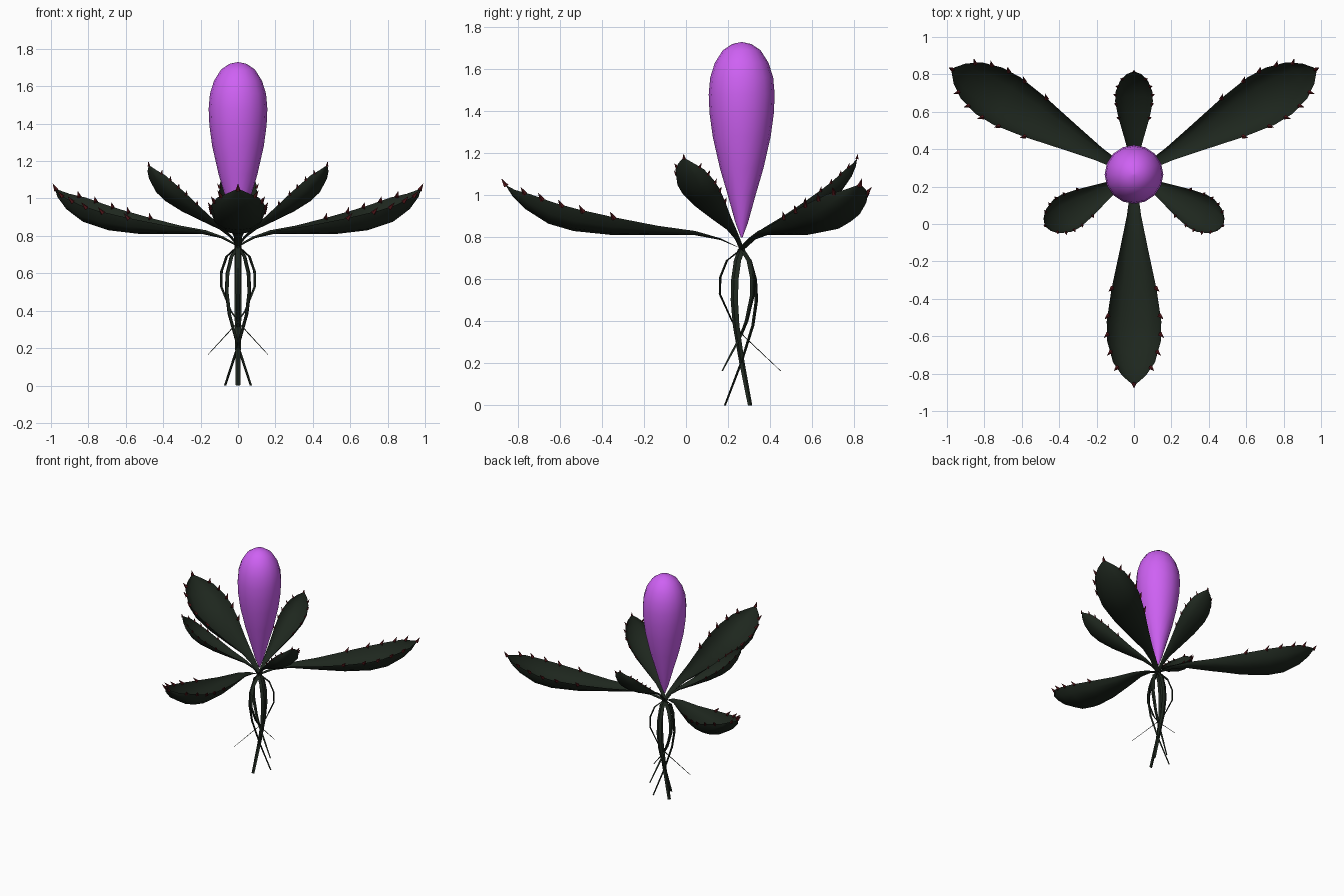
import bpy, bmesh, math
from mathutils import Matrix, Vector

if "Cube" in bpy.data.objects:
    bpy.data.objects.remove(bpy.data.objects["Cube"])

CENTRE = Vector((0, 0.265, 0.745))


def material(name, rgb):
    m = bpy.data.materials.new(name)
    m.diffuse_color = (*rgb, 1)
    m.use_nodes = True
    m.node_tree.nodes["Principled BSDF"].inputs["Base Color"].default_value = m.diffuse_color
    return m


GREEN = material("dark_green", (0.013, 0.02, 0.013))
PURPLE = material("purple", (0.62, 0.12, 0.9))
RED = material("thorn_red", (0.08, 0.008, 0.01))


def finish(name, bm, mats, angle=60):
    me = bpy.data.meshes.new(name)
    bm.to_mesh(me)
    bm.free()
    for m in mats:
        me.materials.append(m)
    ob = bpy.data.objects.new(name, me)
    bpy.context.collection.objects.link(ob)
    bpy.ops.object.select_all(action='DESELECT')
    ob.select_set(True)
    bpy.context.view_layer.objects.active = ob
    bpy.ops.object.shade_smooth_by_angle(angle=math.radians(angle))
    return ob


def skin(bm, rows, closed):
    """Join successive rows of points with quads."""
    vs = [[bm.verts.new(p) for p in row] for row in rows]
    n = len(rows[0])
    for a, b in zip(vs, vs[1:]):
        for i in range(n if closed else n - 1):
            j = (i + 1) % n
            bm.faces.new((a[i], b[i], b[j], a[j]))
    if closed:
        bm.faces.new(vs[0])
        bm.faces.new(vs[-1][::-1])


# Leaf stations: reach, height, half width, edge lift
LEAF = [(0, 0, .018, 0), (.1, .042, .022, .008), (.22, .065, .038, .02),
        (.4, .065, .075, .045), (.615, .066, .12, .085), (.8, .085, .146, .105),
        (.92, .12, .143, .1), (1.03, .19, .112, .07), (1.09, .25, .062, .03),
        (1.125, .305, .006, 0)]


def leaf_point(t, u):
    """Point on the cupped blade at station t, across position u."""
    i = min(int(t), len(LEAF) - 2)
    f = t - i
    r, z, w, h = (a + (b - a) * f for a, b in zip(LEAF[i], LEAF[i + 1]))
    slope = math.atan2(LEAF[i + 1][1] - LEAF[i][1], LEAF[i + 1][0] - LEAF[i][0])
    lift = h * u * u
    return Vector((r - 0.5 * math.sin(slope) * lift, w * math.sin(u * math.pi / 2), z + lift))


def leaf(name, angle, tilt, size, width):
    bm = bmesh.new()
    us = [-1, -.67, -.33, 0, .33, .67, 1]
    skin(bm, [[leaf_point(t, u) for u in us] for t in range(len(LEAF))], False)
    # thorns along both edges and at the tip
    spots = [(t, u) for t in (4, 4.8, 5.6, 6.5, 7.4) for u in (-1, 1)] + [(9, 0)]
    for t, u in spots:
        base = leaf_point(t, u)
        d = Vector((.5, .5 * u, .8)).normalized()
        m = (Matrix.Translation(base + d * .014) @
             d.to_track_quat('Z', 'Y').to_matrix().to_4x4())
        new = bmesh.ops.create_cone(bm, cap_ends=True, segments=5, radius1=.013,
                                    radius2=0, depth=.045, matrix=m)
        for f in {f for v in new['verts'] for f in v.link_faces}:
            f.material_index = 1
    bm.transform(Matrix.Translation(CENTRE) @ Matrix.Rotation(math.radians(angle), 4, 'Z') @
                 Matrix.Rotation(math.radians(-tilt), 4, 'Y') @
                 Matrix.Diagonal((size, width, size, 1)))
    finish(name, bm, [GREEN, RED])


# Root paths: offset along the end direction, height, half width
LONG = [(0, .745, .02), (-.04, .69, .02), (-.065, .6, .02), (-.07, .5, .02),
        (-.053, .38, .018), (0, .21, .015), (.08, 0, .012)]
SHORT = [(0, .745, .014), (-.07, .69, .014), (-.102, .61, .014), (-.104, .53, .013),
         (-.045, .4, .01), (.01, .33, .008), (.185, .165, .004)]


def root(name, angle, path):
    bm = bmesh.new()
    rows = []
    for r, z, w in path:
        rows.append([(r + .4 * w, 0, z), (r, w, z), (r - .4 * w, 0, z), (r, -w, z)])
    skin(bm, rows, True)
    bmesh.ops.recalc_face_normals(bm, faces=bm.faces)
    bm.transform(Matrix.Translation((0, CENTRE.y, 0)) @
                 Matrix.Rotation(math.radians(angle), 4, 'Z'))
    finish(name, bm, [GREEN], 30)


for k in range(3):
    leaf(f"large_leaf_{k + 1}", -90 + 120 * k, 0, 1, 1)
    leaf(f"small_leaf_{k + 1}", 90 + 120 * k, 23, .6, .69)
    root(f"long_root_{k + 1}", -90 + 120 * k, LONG)
    root(f"short_root_{k + 1}", 90 + 120 * k, SHORT)

# Flower bud turned from a profile
BUD = [(.004, .8), (.03, .87), (.066, 1.0), (.104, 1.13), (.138, 1.28), (.153, 1.39),
       (.157, 1.48), (.15, 1.56), (.128, 1.63), (.09, 1.69), (.045, 1.72), (.003, 1.729)]
bm = bmesh.new()
N = 16
skin(bm, [[(r * math.cos(2 * math.pi * i / N), CENTRE.y + r * math.sin(2 * math.pi * i / N), z)
           for i in range(N)] for r, z in BUD], True)
bmesh.ops.recalc_face_normals(bm, faces=bm.faces)
finish("flower_bud", bm, [PURPLE])
